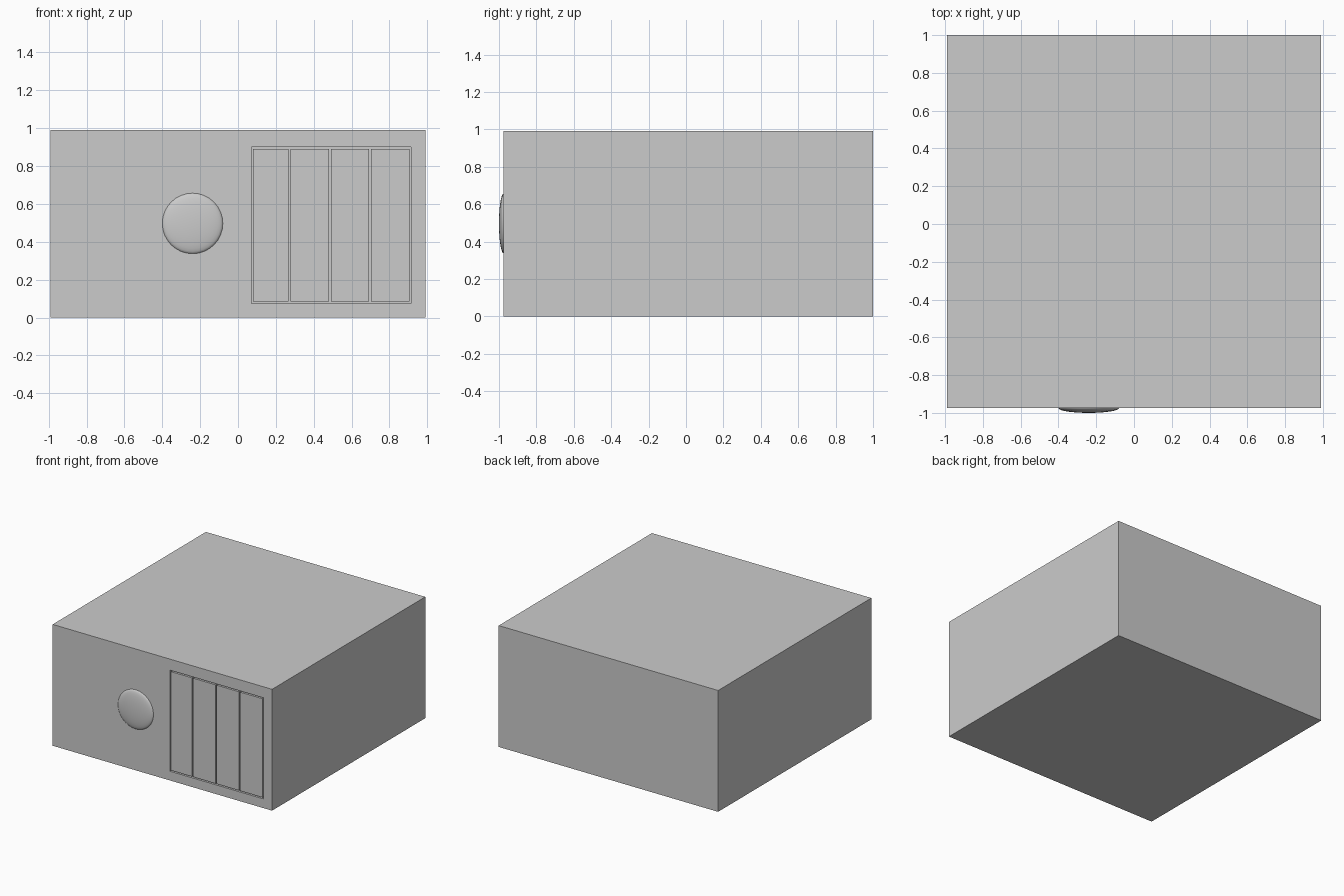
import bpy, math

if "Cube" in bpy.data.objects:
    bpy.data.objects.remove(bpy.data.objects["Cube"])

FRONT = -0.975   # front face of the cabinet
DEPTH = 0.02     # groove depth around the panels


def box(name, x0, x1, y0, y1, z0, z1):
    bpy.ops.mesh.primitive_cube_add(
        size=1, location=((x0 + x1) / 2, (y0 + y1) / 2, (z0 + z1) / 2))
    ob = bpy.context.object
    ob.name = name
    ob.scale = (x1 - x0, y1 - y0, z1 - z0)
    bpy.ops.object.transform_apply(location=False, rotation=False, scale=True)
    return ob


# cabinet with a shallow pocket on the right of the front
cabinet = box("cabinet", -0.99, 0.99, FRONT, 1.0, 0.0, 0.99)
cutter = box("pocket_cutter", 0.07, 0.915, FRONT - 0.1, FRONT + DEPTH, 0.075, 0.9)
cutter.hide_render = True
mod = cabinet.modifiers.new("pocket", 'BOOLEAN')
mod.operation = 'DIFFERENCE'
mod.solver = 'EXACT'
mod.object = cutter
bpy.context.view_layer.objects.active = cabinet
bpy.ops.object.modifier_apply(modifier=mod.name)
bpy.data.objects.remove(cutter)

# four flush panels, leaving narrow grooves around them
gap = 0.01
edges = [0.07, 0.267, 0.48, 0.692, 0.905]
for i in range(4):
    box(f"panel_{i + 1}", edges[i] + gap, edges[i + 1],
        FRONT, FRONT + DEPTH, 0.075 + gap, 0.9 - gap)

# shallow domed knob
bpy.ops.mesh.primitive_uv_sphere_add(
    segments=32, ring_count=16, radius=1, location=(-0.24, FRONT, 0.497),
    rotation=(math.pi / 2, 0, 0))
knob = bpy.context.object
knob.name = "knob"
knob.scale = (0.16, 0.16, 0.025)
bpy.ops.object.transform_apply(location=False, rotation=True, scale=True)
bpy.ops.object.shade_smooth_by_angle(angle=math.radians(40))
